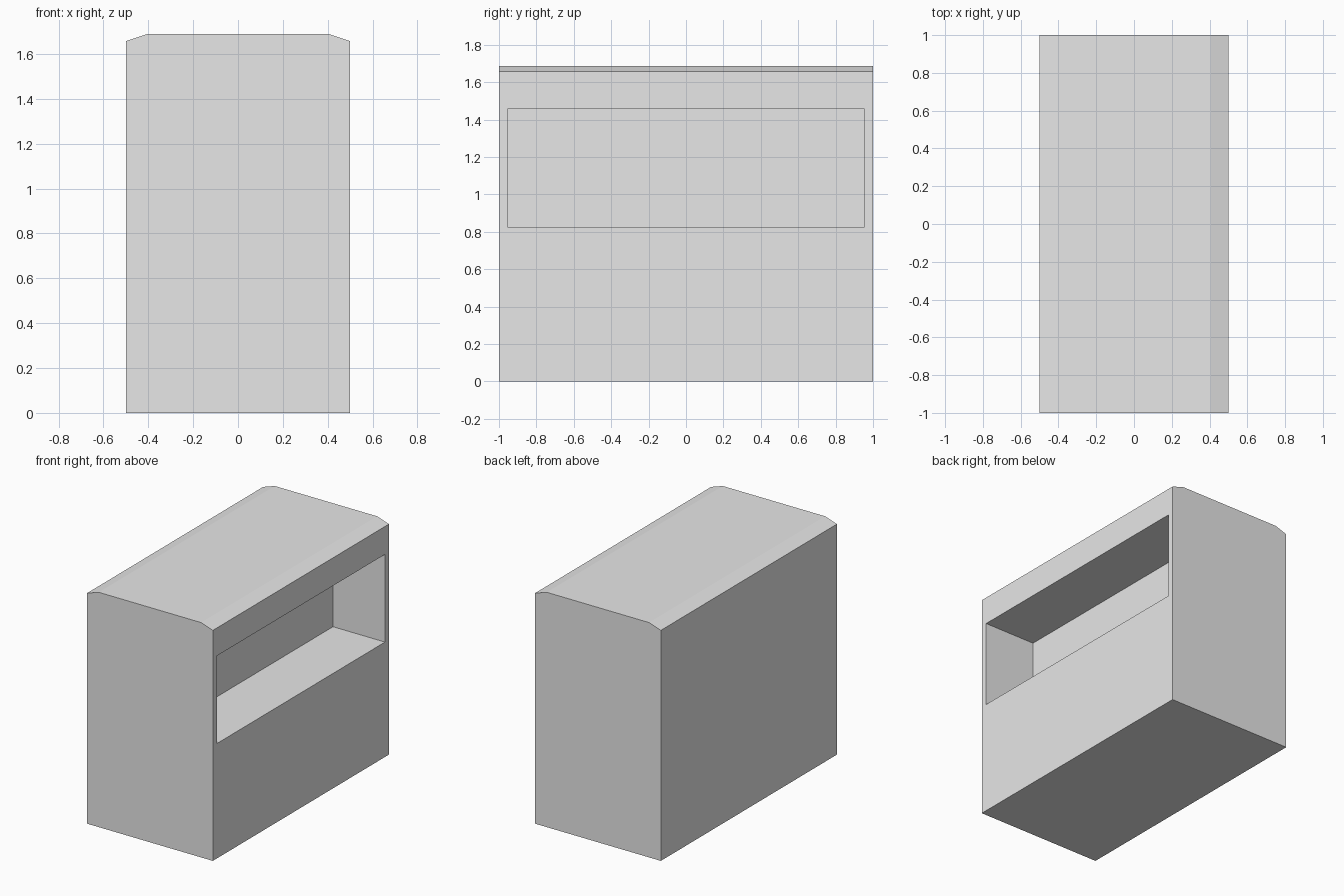
import bpy
import bmesh

cube = bpy.data.objects.get("Cube")
if cube:
    bpy.data.objects.remove(cube, do_unlink=True)

HALF_LENGTH = 1.0
HALF_WIDTH = 0.5
SIDE_TOP, TOP = 1.657, 1.688
CHAMFER_X = 0.407
# Opening in the right-hand side
OPEN_LOW, OPEN_HIGH = 0.826, 1.456
OPEN_Y, OPEN_BACK = 0.955, 0.087

grey = bpy.data.materials.new("light_grey")
grey.use_nodes = True
colour = (0.8, 0.8, 0.8, 1)
grey.diffuse_color = colour
grey.node_tree.nodes["Principled BSDF"].inputs["Base Color"].default_value = colour


def extrude_profile(name, profile, half_length):
    """Solid made from an x-z profile swept along y."""
    bm = bmesh.new()
    face = bm.faces.new([bm.verts.new((x, -half_length, z)) for x, z in profile])
    swept = bmesh.ops.extrude_face_region(bm, geom=[face])["geom"]
    verts = [v for v in swept if isinstance(v, bmesh.types.BMVert)]
    bmesh.ops.translate(bm, verts=verts, vec=(0, 2 * half_length, 0))
    bmesh.ops.recalc_face_normals(bm, faces=bm.faces)
    mesh = bpy.data.meshes.new(name)
    bm.to_mesh(mesh)
    bm.free()
    mesh.materials.append(grey)
    obj = bpy.data.objects.new(name, mesh)
    bpy.context.collection.objects.link(obj)
    return obj


# Main body with chamfered top edges
right_side = [(HALF_WIDTH, 0), (HALF_WIDTH, SIDE_TOP), (CHAMFER_X, TOP)]
left_side = [(-x, z) for x, z in reversed(right_side)]
body = extrude_profile("cabinet_body", right_side + left_side, HALF_LENGTH)

# Cutter for the deep recess, passing out through the side
outer = HALF_WIDTH + 0.1
cutter = extrude_profile(
    "recess_cutter",
    [(OPEN_BACK, OPEN_LOW), (outer, OPEN_LOW), (outer, OPEN_HIGH), (OPEN_BACK, OPEN_HIGH)],
    OPEN_Y,
)
cutter.hide_render = True
cutter.hide_viewport = True
cutter.display_type = "WIRE"

cut = body.modifiers.new("recess", "BOOLEAN")
cut.operation = "DIFFERENCE"
cut.solver = "EXACT"
cut.object = cutter
